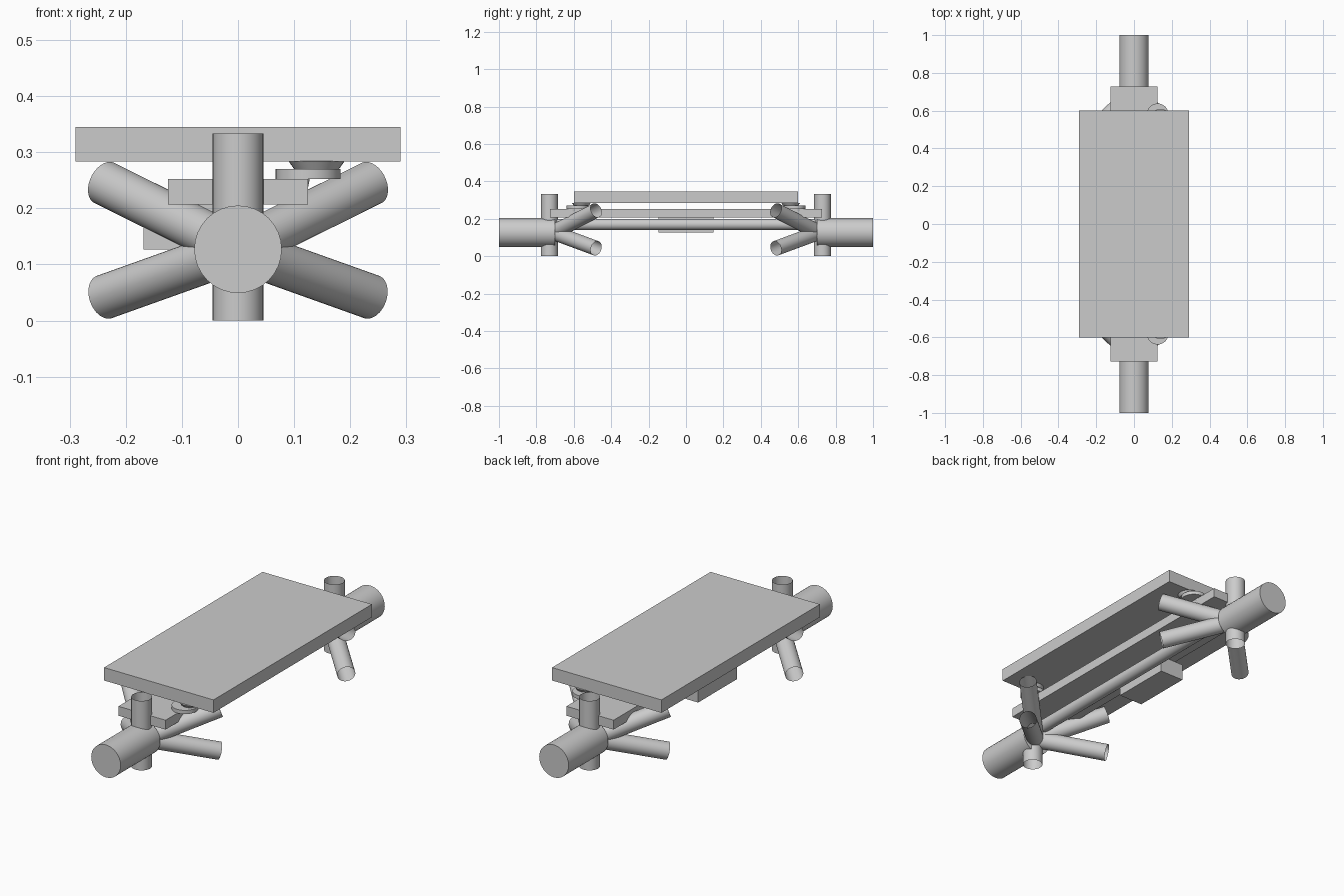
import bpy
import bmesh
from mathutils import Vector

cube = bpy.data.objects.get("Cube")
if cube:
    bpy.data.objects.remove(cube)

grey = bpy.data.materials.new("plain_grey")
grey.use_nodes = True
colour = (0.6, 0.6, 0.6, 1)
grey.diffuse_color = colour
grey.node_tree.nodes["Principled BSDF"].inputs["Base Color"].default_value = colour


def finish(name, bm):
    mesh = bpy.data.meshes.new(name)
    bm.to_mesh(mesh)
    bm.free()
    mesh.materials.append(grey)
    obj = bpy.data.objects.new(name, mesh)
    bpy.context.collection.objects.link(obj)
    return obj


def box(name, low, high):
    low, high = Vector(low), Vector(high)
    bm = bmesh.new()
    bmesh.ops.create_cube(bm, size=1)
    bmesh.ops.scale(bm, vec=high - low, verts=bm.verts)
    bmesh.ops.translate(bm, vec=(low + high) / 2, verts=bm.verts)
    return finish(name, bm)


def tube(name, start, end, radius, end_radius=None, capped=True):
    start, end = Vector(start), Vector(end)
    axis = end - start
    bm = bmesh.new()
    bmesh.ops.create_cone(bm, cap_ends=capped, segments=32, radius1=radius,
                          radius2=end_radius or radius, depth=axis.length)
    turn = axis.to_track_quat('Z', 'Y').to_matrix()
    bmesh.ops.rotate(bm, matrix=turn, verts=bm.verts)
    bmesh.ops.translate(bm, vec=(start + end) / 2, verts=bm.verts)
    for face in bm.faces:
        face.smooth = len(face.verts) == 4
    for edge in bm.edges:
        edge.smooth = all(len(f.verts) == 4 for f in edge.link_faces)
    return finish(name, bm)


# Deck, beam, central pipe and side equipment box
box("deck", (-0.29, -0.6, 0.283), (0.29, 0.6, 0.345))
box("flat_beam", (-0.125, -0.727, 0.207), (0.125, 0.727, 0.252))
tube("central_pipe", (0, -0.72, 0.17), (0, 0.72, 0.17), 0.03)
box("side_box", (-0.168, -0.148, 0.127), (-0.04, 0.148, 0.207))

# Both ends share the same hub, upright and struts
for end, s in (("front", -1), ("back", 1)):
    tube(end + "_hub", (0, s * 0.7, 0.127), (0, s, 0.127), 0.078)
    tube(end + "_upright", (0, s * 0.73, 0), (0, s * 0.73, 0.333), 0.045, capped=False)
    for side, m in (("left", 1), ("right", -1)):
        for level, z in (("upper", 0.245), ("lower", 0.042)):
            tube(f"{end}_{side}_{level}_strut", (0, s * 0.71, 0.127),
                 (m * 0.238, s * 0.48, z), 0.04, capped=False)
    # Small jointed mount under the deck
    tube(end + "_mount_stem", (0.09, s * 0.63, 0.15), (0.11, s * 0.6, 0.255), 0.018)
    tube(end + "_mount_disc", (0.125, s * 0.58, 0.252), (0.125, s * 0.58, 0.27), 0.058)
    tube(end + "_mount_collar", (0.14, s * 0.56, 0.27), (0.14, s * 0.56, 0.284), 0.04, 0.05)
